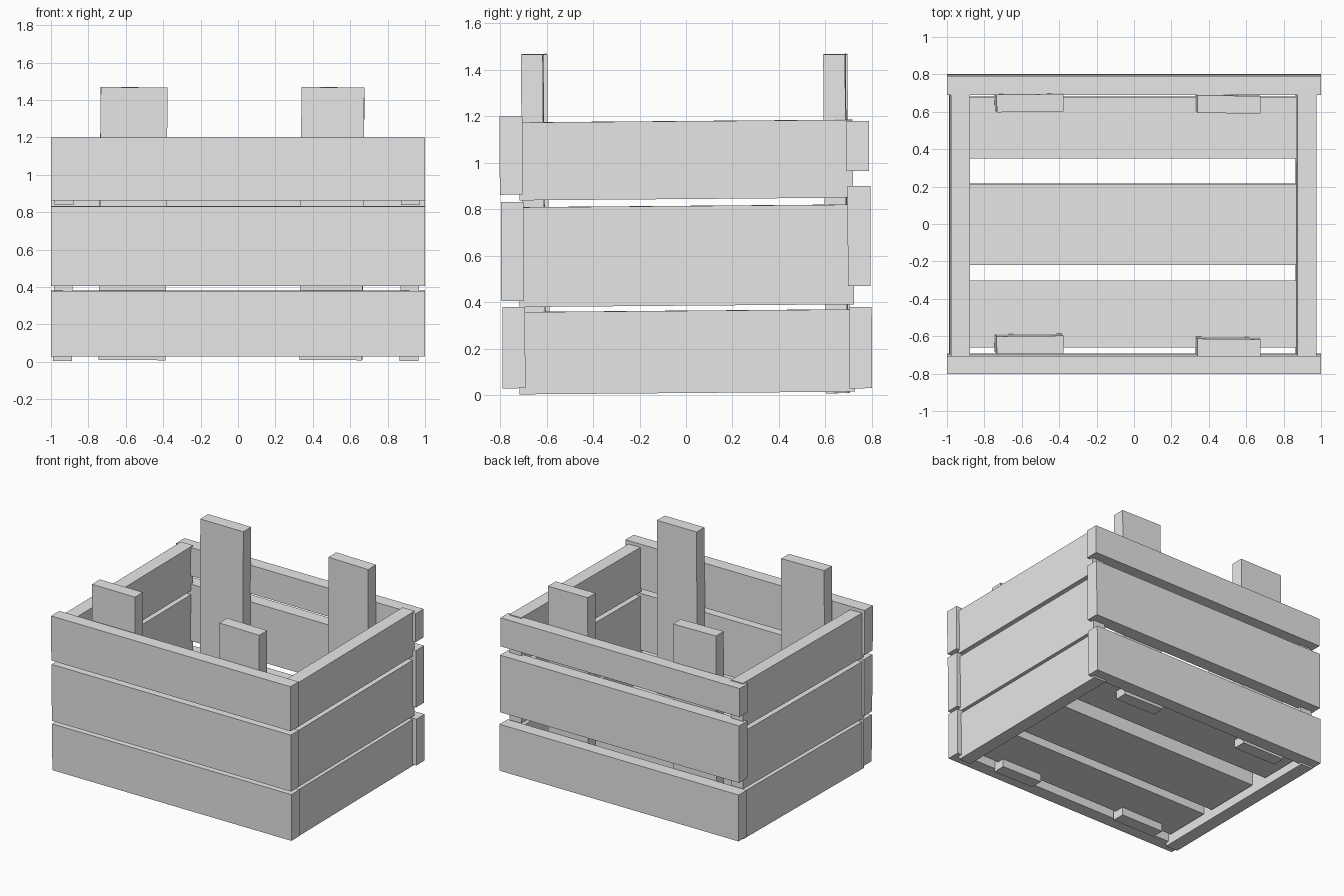
import bpy
import bmesh
from math import radians
from mathutils import Matrix, Vector

cube = bpy.data.objects.get("Cube")
if cube:
    bpy.data.objects.remove(cube, do_unlink=True)

grey = bpy.data.materials.new("plain_grey")
grey.use_nodes = True
colour = (0.8, 0.8, 0.8, 1)
grey.diffuse_color = colour
grey.node_tree.nodes["Principled BSDF"].inputs["Base Color"].default_value = colour


def plank(name, x, y, z, lean=(0, 0, 0)):
    """Flat-faced board filling the x, y, z ranges, leaning by small angles."""
    ranges = (x, y, z)
    size = [r[1] - r[0] for r in ranges]
    bm = bmesh.new()
    bmesh.ops.create_cube(bm, size=1, matrix=Matrix.Diagonal((*size, 1)))
    mesh = bpy.data.meshes.new(name)
    bm.to_mesh(mesh)
    bm.free()
    mesh.materials.append(grey)
    obj = bpy.data.objects.new(name, mesh)
    obj.location = Vector([(r[0] + r[1]) / 2 for r in ranges])
    obj.rotation_euler = [radians(a) for a in lean]
    bpy.context.collection.objects.link(obj)


LEAN = 0.47
LEVELS = ("bottom", "middle", "top")

# Front and back boards, each row stepping slightly towards the front
front_rows = ((0.03, 0.38), (0.405, 0.832), (0.863, 1.2))
back_rows = ((0.03, 0.38), (0.47, 0.9), (0.965, 1.18))
for i, level in enumerate(LEVELS):
    step = 0.006 * i
    plank(f"front_board_{level}", (-1, 1), (-0.79 - step, -0.692 - step),
          front_rows[i], (LEAN / 2, 0, 0))
    plank(f"back_board_{level}", (-1, 1), (0.702 - step, 0.8 - step),
          back_rows[i], (LEAN / 2, 0, 0))

# Side boards, leaning a little and set between the end boards
side_rows = ((0.01, 0.364), (0.386, 0.815), (0.845, 1.18))
for side, centre in (("right", -0.937), ("left", 0.916)):
    for i, level in enumerate(LEVELS):
        mid = centre + 0.004 * i
        plank(f"{side}_board_{level}", (mid - 0.05, mid + 0.05),
              (-0.718, 0.726 - 0.004 * i), side_rows[i], (LEAN, LEAN, 0))

# Floor slats
for name, y in (("front", (-0.66, -0.302)), ("middle", (-0.22, 0.215)),
                ("back", (0.35, 0.68))):
    plank(f"floor_slat_{name}", (-0.88, 0.87), y, (0.07, 0.17), (LEAN, 0, 0))

# Upright posts inside the front and back boards
for name, x, y, turn in (("front_right", (-0.74, -0.383), -0.64, 0.6),
                         ("front_left", (0.334, 0.67), -0.656, -0.6),
                         ("back_right", (-0.74, -0.383), 0.652, 0.6),
                         ("back_left", (0.334, 0.67), 0.645, -0.6)):
    plank(f"post_{name}", x, (y - 0.047, y + 0.047), (0.01, 1.468),
          (LEAN, LEAN, turn))
